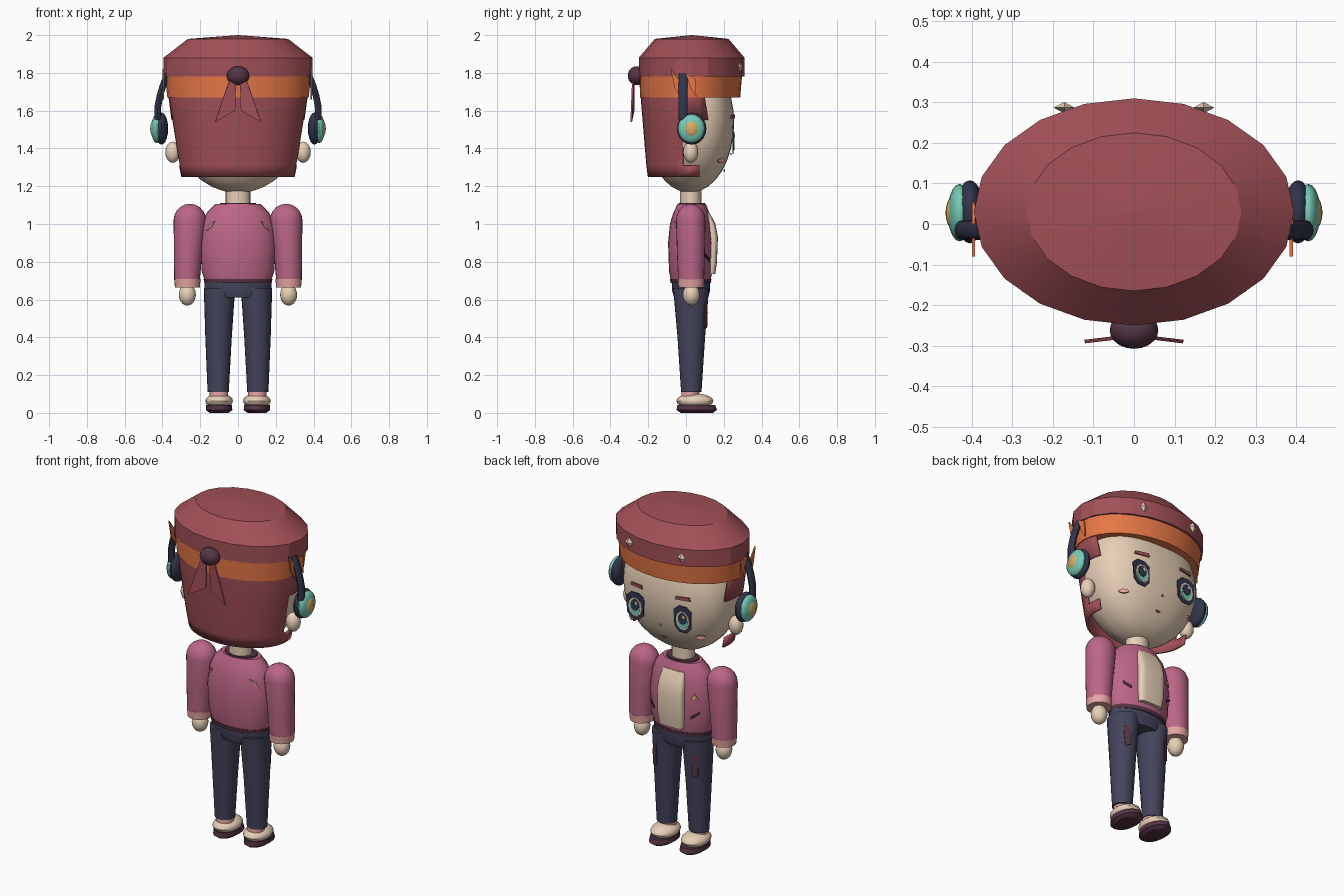
import bpy, bmesh, math
from mathutils import Matrix

if "Cube" in bpy.data.objects:
    bpy.data.objects.remove(bpy.data.objects["Cube"])


def material(name, r, g, b):
    def lin(c):
        c /= 255
        return c / 12.92 if c < 0.04 else ((c + 0.055) / 1.055) ** 2.4
    m = bpy.data.materials.new(name)
    m.diffuse_color = (lin(r), lin(g), lin(b), 1)
    m.use_nodes = True
    m.node_tree.nodes["Principled BSDF"].inputs["Base Color"].default_value = m.diffuse_color
    return m


RED = material("brick_red", 162, 80, 87)
ORANGE = material("orange", 230, 119, 70)
CREAM = material("cream_skin", 232, 208, 183)
PINK = material("jacket_pink", 188, 102, 135)
PANTS = material("trouser_blue", 68, 68, 92)
PLUM = material("dark_plum", 84, 52, 68)
TEAL = material("teal", 118, 202, 182)
GOLD = material("gold", 220, 174, 98)
BLUSH = material("light_pink", 230, 165, 162)
NAVY = material("navy", 50, 53, 76)


def finish(name, bm, mat, angle=35):
    bmesh.ops.recalc_face_normals(bm, faces=bm.faces)
    me = bpy.data.meshes.new(name)
    bm.to_mesh(me)
    bm.free()
    me.materials.append(mat)
    me.polygons.foreach_set("use_smooth", [True] * len(me.polygons))
    me.set_sharp_from_angle(angle=math.radians(angle))
    ob = bpy.data.objects.new(name, me)
    bpy.context.collection.objects.link(ob)
    return ob


def loft(name, rings, mat, segs=24, keep=None, cap=True, angle=35):
    """Stack rings (z, rx, ry, cx, cy, front exponent); keep filters faces."""
    bm = bmesh.new()
    rows = []
    for z, rx, ry, cx, cy, *n in rings:
        row = []
        for i in range(segs):
            a = 2 * math.pi * i / segs
            c, s = math.cos(a), math.sin(a)
            e = 2 / n[0] if n and s > 0 else 1
            row.append(bm.verts.new((cx + rx * math.copysign(abs(c) ** e, c),
                                     cy + ry * math.copysign(abs(s) ** e, s), z)))
        rows.append(row)
    for lo, hi in zip(rows, rows[1:]):
        for i in range(segs):
            j = (i + 1) % segs
            bm.faces.new((lo[i], lo[j], hi[j], hi[i]))
    if cap:
        bm.faces.new(rows[0])
        bm.faces.new(rows[-1])
    if keep:
        drop = [f for f in bm.faces if not keep(f.calc_center_median())]
        bmesh.ops.delete(bm, geom=drop, context='FACES')
    return finish(name, bm, mat, angle)


def ball(name, loc, r, mat, segs=20):
    bm = bmesh.new()
    bmesh.ops.create_uvsphere(bm, u_segments=segs, v_segments=segs // 2, radius=1)
    bmesh.ops.transform(bm, matrix=Matrix.Translation(loc) @ Matrix.Diagonal((*r, 1)), verts=bm.verts)
    return finish(name, bm, mat)


def plate(name, pts, loc, mat, yaw=0, thick=0.005):
    """Extrude an outline (local x, z) along local y."""
    bm = bmesh.new()
    back = [bm.verts.new((x, 0, z)) for x, z in pts]
    front = [bm.verts.new((x, thick, z)) for x, z in pts]
    bm.faces.new(back)
    bm.faces.new(front)
    for i in range(len(pts)):
        j = (i + 1) % len(pts)
        bm.faces.new((back[i], back[j], front[j], front[i]))
    bmesh.ops.transform(bm, matrix=Matrix.Translation(loc) @ Matrix.Rotation(yaw, 4, 'Z'), verts=bm.verts)
    return finish(name, bm, mat)


def on_body(name, pts, x, z, rx, ry, side, mat):
    """Plate lying on the jacket, front (side 1) or back (side -1)."""
    y = side * ry * math.sqrt(1 - (x / rx) ** 2)
    plate(name, pts, (x, 0.025 + y, z), mat, math.atan2(-x / rx ** 2, y / ry ** 2))


def oval(rx, rz, n=12, dz=0):
    return [(rx * math.cos(2 * math.pi * i / n), dz + rz * math.sin(2 * math.pi * i / n)) for i in range(n)]


# head, with a fuller face on the front half
head = []
for i in range(17):
    t = math.pi * (i + 0.1) / 16.2 - math.pi / 2
    head.append((1.535 + 0.37 * math.sin(t), 0.34 * math.cos(t), 0.235 * math.cos(t), 0, 0.02, 2.5))
loft("head", head, CREAM, 32)
loft("neck", [(1.06, .065, .057, 0, .025), (1.2, .065, .057, 0, .025)], CREAM)


# hair shell, open at the face and cut back around the ears
def hair_area(c):
    return c.y < (0.085 if c.z < 1.31 else 0.0 if c.z < 1.55 else 0.115)


hair = loft("hair", [(1.25, .30, .222, 0, .02, 2.5), (1.31, .312, .23, 0, .02, 2.5),
                     (1.55, .352, .25, 0, .02, 2.5), (1.67, .368, .26, 0, .02),
                     (1.79, .37, .262, 0, .02)], RED, 40, hair_area, cap=False)
shell = hair.modifiers.new("thickness", 'SOLIDIFY')
shell.thickness = 0.012

# cap and headband
loft("cap", [(1.78, .395, .28, 0, .03), (1.88, .395, .28, 0, .03),
             (1.98, .265, .195, 0, .03), (2.0, .004, .004, 0, .03)], RED, 20, angle=20)
loft("headband", [(1.67, .374, .265, 0, .022), (1.79, .388, .272, 0, .025)], ORANGE, 32)

# knot and its two tails
ball("knot", (0, -.262, 1.785), (.06, .046, .05), PLUM)
for s in (-1, 1):
    plate("knot_tail", [(s * .01, 1.77), (s * .05, 1.75), (s * .122, 1.54), (s * .015, 1.6)],
          (0, -.28, 0), RED, yaw=-s * .12, thick=.009)

for s in (-1, 1):
    # cap studs
    loft("cap_stud", [(1.8, .001, .001, s * .172, .287), (1.83, .026, .014, s * .172, .287),
                      (1.862, .001, .001, s * .172, .287)], CREAM, 4)
    # headband side points
    for pts in ([(-.08, 1.82), (-.035, 1.76), (-.02, 1.66), (-.06, 1.72)],
                [(.0, 1.79), (.05, 1.77), (.055, 1.67), (.03, 1.71)]):
        plate("headband_point", pts, (s * .392, 0, 0), ORANGE, yaw=math.pi / 2, thick=.008)
    # ears and headphones
    ball("ear", (s * .345, .025, 1.38), (.04, .04, .056), CREAM)
    ball("ear_cushion", (s * .405, .03, 1.505), (.035, .078, .085), NAVY)
    ball("ear_cup", (s * .43, .028, 1.505), (.03, .071, .076), TEAL)
    ball("ear_cup_centre", (s * .445, .028, 1.505), (.02, .041, .045), GOLD)
    loft("headphone_arm", [(z, .018, .024, s * x, -.015) for z, x in
                           ((1.55, .425), (1.62, .425), (1.68, .413), (1.74, .395), (1.8, .37))], NAVY, 12)

    # eyes, built as layered plates
    ex, ey, ez = s * .155, .246, 1.445
    plate("eye_outline", [(-.055, .055), (-.02, .078), (.03, .078), (.062, .05),
                          (.055, -.045), (.025, -.075), (-.025, -.075), (-.052, -.045)],
          (ex, ey, ez), NAVY)
    plate("eye_white", oval(.044, .055, 10), (ex, ey + .003, ez - .004), CREAM)
    plate("iris", oval(.033, .048, 12), (ex, ey + .005, ez - .006), TEAL)
    plate("pupil", oval(.028, .034, 10, .008), (ex, ey + .007, ez), NAVY)
    plate("eye_glint", oval(.009, .011, 6), (ex - .01, ey + .009, ez + .022), CREAM)
    # brows and cheeks
    plate("brow", [(-.045, -.006), (.045, -.006), (.04, .01), (-.04, .014)],
          (s * .15, .243, 1.565), RED, yaw=-s * .2, thick=.008)
    plate("cheek", oval(.028, .012, 10), (s * .225, .182, 1.335), BLUSH, yaw=-s * .65, thick=.009)

# nose and mouth
plate("nose", [(-.006, 0), (.006, 0), (0, .012)], (0, .233, 1.365), BLUSH, thick=.009)
plate("mouth", [(-.016, .004), (0, -.007), (.016, .004)], (0, .198, 1.285), RED, thick=.009)

# jacket body, collar and hem
loft("jacket", [(.70, .176, .105, 0, .025), (.75, .192, .115, 0, .025), (.9, .2, .12, 0, .025),
                (1.0, .188, .11, 0, .025), (1.06, .165, .095, 0, .028), (1.105, .12, .075, 0, .03)], PINK, 28, angle=40)
loft("collar", [(1.095, .1, .072, 0, .03), (1.112, .095, .07, 0, .03)], PLUM)
loft("jacket_hem", [(.688, .178, .107, 0, .025), (.71, .183, .11, 0, .025)], PLUM, 28)

# shirt panel
loft("shirt_panel", [(.735, .075, .03, 0, .125, 4), (.8, .083, .034, 0, .13, 4),
                     (.93, .083, .034, 0, .135, 4), (1.0, .08, .034, 0, .122, 4),
                     (1.06, .07, .03, 0, .095, 4)], CREAM)

# jacket details: pockets, badge, back marks
for s in (-1, 1):
    on_body("pocket", [(-s * .025, -.02), (-s * .025, -.005), (s * .025, .025), (s * .025, .01)],
            s * .14, .82, .2, .121, 1, PLUM)
    on_body("back_mark", [(s * .025, .025), (s * .002, .015), (-s * .03, -.028), (-s * .002, -.01)],
            s * .142, .99, .19, .114, -1, BLUSH)
on_body("badge", [(-.022, -.015), (.022, -.015), (0, .022)], -.135, .93, .199, .121, 1, GOLD)

# hips
loft("hips", [(.61, .14, .09, 0, .027), (.645, .178, .1, 0, .027), (.70, .178, .1, 0, .027)], PANTS)

for s in (-1, 1):
    # sleeve with rounded shoulder, cuff, hand
    dome = [(1.02 + .087 * math.sin(t), .086 * math.cos(t), .078 * math.cos(t), s * .255, .025)
            for t in (0, .3, .6, .9, 1.2, 1.45)]
    loft("sleeve", [(.705, .068, .069, s * .27, .027), (.85, .075, .074, s * .264, .026)] + dome, PINK)
    loft("cuff", [(.665, .066, .068, s * .268, .027), (.71, .07, .071, s * .268, .027)], BLUSH)
    ball("hand", (s * .268, .028, .625), (.045, .045, .057), CREAM)
    # trouser leg and worn patch
    loft("leg", [(.11, .056, .054, s * .105, .028), (.4, .07, .073, s * .103, .028),
                 (.66, .083, .095, s * .098, .027)], PANTS)
    plate("leg_patch", [(-.018, .46), (.012, .45), (.02, .53), (.014, .6), (-.02, .59)],
          (s * .13, .102, 0), PLUM, yaw=-s * .45)
    # sock, shoe, sole
    loft("sock", [(.07, .048, .046, s * .1, .02), (.125, .05, .048, s * .102, .025)], BLUSH)
    ball("shoe", (s * .1, .047, .063), (.073, .098, .04), CREAM)
    loft("sole", [(0, .05, .085, s * .1, .057), (.015, .07, .107, s * .1, .057),
                  (.042, .068, .1, s * .1, .054)], PLUM)
